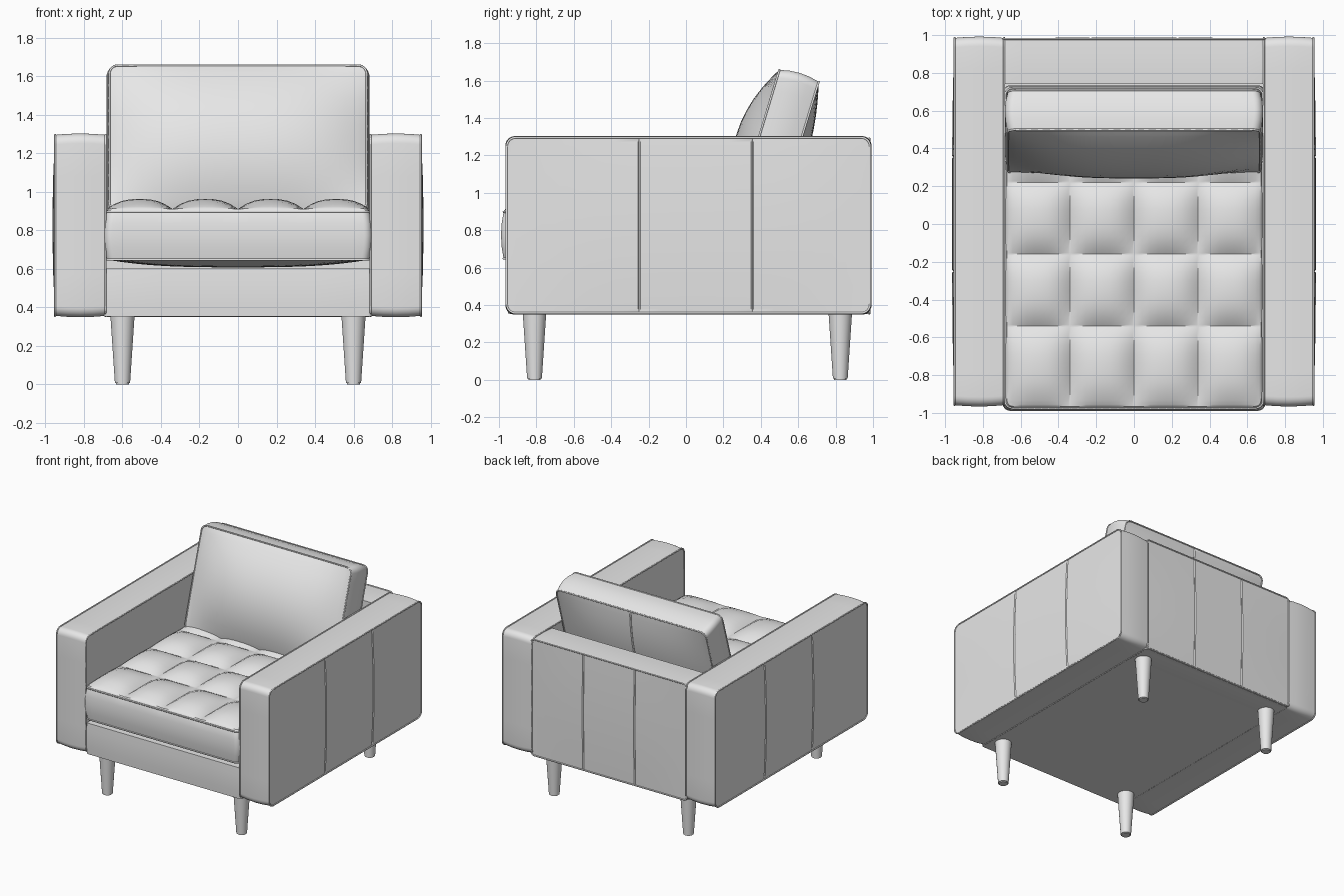
import bpy, bmesh, math
from mathutils import Matrix, Vector

if "Cube" in bpy.data.objects:
    bpy.data.objects.remove(bpy.data.objects["Cube"])

fabric = bpy.data.materials.new("grey_upholstery")
fabric.diffuse_color = (0.8, 0.8, 0.8, 1)
fabric.use_nodes = True
fabric.node_tree.nodes["Principled BSDF"].inputs["Base Color"].default_value = fabric.diffuse_color


def finish(name, bm):
    """Turn a bmesh into a named, smooth-shaded object with crisp seams."""
    bmesh.ops.recalc_face_normals(bm, faces=bm.faces)
    me = bpy.data.meshes.new(name)
    bm.to_mesh(me)
    bm.free()
    me.materials.append(fabric)
    me.shade_smooth()
    me.set_sharp_from_angle(angle=math.radians(35))
    ob = bpy.data.objects.new(name, me)
    bpy.context.collection.objects.link(ob)
    return ob


def frame(u, v, w, centre):
    """Matrix mapping local width, height and thickness axes to the world."""
    m = Matrix((u, v, w)).transposed().to_4x4()
    m.translation = Vector(centre)
    return m


def stops(half, r, seams, m):
    """Grid lines: dense at the rounded corners and next to the seams."""
    marks = [r - half] + list(seams) + [half - r]
    vals = {round(s * (half - r * k / 4), 5) for k in range(5) for s in (-1, 1)}
    for p, q in zip(marks, marks[1:]):
        vals |= {round(p + (q - p) * k / m, 5) for k in range(m + 1)}
    for s in seams:
        vals |= {round(s - 0.007, 5), round(s + 0.007, 5)}
    return sorted(vals)


def piping(name, pts):
    """Thin welt cord running round a closed seam."""
    cu = bpy.data.curves.new(name, 'CURVE')
    cu.dimensions = '3D'
    cu.bevel_depth = 0.006
    cu.bevel_resolution = 1
    sp = cu.splines.new('POLY')
    sp.points.add(len(pts) - 1)
    for p, co in zip(sp.points, pts):
        p.co = (*co, 1)
    sp.use_cyclic_u = True
    cu.materials.append(fabric)
    ob = bpy.data.objects.new(name, cu)
    bpy.context.collection.objects.link(ob)


def slab(name, mat, a, b, t, r, hi=0.0, lo=0.0, side=0.0, useams=(), vseams=(),
         quilt=None, cords=(0, 1), m=5):
    """Upholstered block: rounded rectangle 2a x 2b, thickness t, domed faces."""
    xs, ys = stops(a, r, useams, m), stops(b, r, vseams, m)
    nx, ny, nz = len(xs) - 1, len(ys) - 1, 4

    def pos(i, j, k):
        x, y, w = xs[i], ys[j], 2 * k / nz - 1
        u, v = x / a, y / b
        rim = i in (0, nx) or j in (0, ny)
        z = w * t / 2
        dome = (1 - abs(u) ** 3) * (1 - v * v)
        if not rim and k == nz:
            if quilt:
                z += quilt(x, y)
            else:
                z += hi * dome
                if any(abs(x - s) < 1e-4 for s in useams):
                    z -= 0.007
        elif not rim and k == 0:
            z -= lo * dome
        dx, dy = abs(x) - (a - r), abs(y) - (b - r)
        if dx > 0 and dy > 0:
            f = max(dx, dy) / math.hypot(dx, dy)
            x = math.copysign(a - r + dx * f, x)
            y = math.copysign(b - r + dy * f, y)
        puff = side * (1 - w * w)
        return mat @ Vector((x * (1 + puff / a), y * (1 + puff / b), z))

    bm = bmesh.new()
    cache = {}

    def vert(*ijk):
        if ijk not in cache:
            cache[ijk] = bm.verts.new(pos(*ijk))
        return cache[ijk]

    def quad(*corners):
        bm.faces.new([vert(*c) for c in corners])

    for i in range(nx):
        for j in range(ny):
            for k in (0, nz):
                quad((i, j, k), (i + 1, j, k), (i + 1, j + 1, k), (i, j + 1, k))
    for k in range(nz):
        for i in range(nx):
            for j in (0, ny):
                quad((i, j, k), (i + 1, j, k), (i + 1, j, k + 1), (i, j, k + 1))
        for j in range(ny):
            for i in (0, nx):
                quad((i, j, k), (i, j + 1, k), (i, j + 1, k + 1), (i, j, k + 1))
    finish(name, bm)

    loop = ([(i, 0) for i in range(nx)] + [(nx, j) for j in range(ny)]
            + [(i, ny) for i in range(nx, 0, -1)] + [(0, j) for j in range(ny, 0, -1)])
    for c in cords:
        piping(f"{name}_piping_{c + 1}", [pos(i, j, c * nz) for i, j in loop])


X, Y, Z = (1, 0, 0), (0, 1, 0), (0, 0, 1)

# Arms, with two vertical seams on the outer panels
for label, s in (("left", -1), ("right", 1)):
    slab(f"{label}_arm", frame(Y, Z, (s, 0, 0), (s * 0.819, 0.013, 0.826)),
         0.972, 0.47, 0.262, 0.05, hi=0.014, lo=0.004, side=0.007,
         useams=(-0.263, 0.342))

# Base frame under the seat
slab("base_frame", frame(X, Y, Z, (0, 0.01, 0.477)), 0.695, 0.96, 0.25, 0.02,
     side=0.005, cords=())

# Back panel, with two vertical seams on the rear
slab("back_panel", frame(X, Z, Y, (0, 0.86, 0.822)), 0.692, 0.468, 0.24, 0.02,
     hi=0.008, side=0.004, useams=(-0.23, 0.23), cords=(1,))

# Tufted seat cushion
SEAT_Y = -0.1275
tuft_x = (-0.34, 0, 0.34)
tuft_y = tuple(y - SEAT_Y for y in (-0.54, -0.16, 0.22))


def cell(p, edges):
    for e0, e1 in zip(edges, edges[1:]):
        if p <= e1 + 1e-6:
            return min(1, abs(2 * (p - e0) / (e1 - e0) - 1))
    return 1


def tufts(x, y):
    cu = cell(x, (-0.682,) + tuft_x + (0.682,))
    cv = cell(y, (-0.8475,) + tuft_y + (0.8475,))
    return 0.012 + 0.053 * (1 - cu ** 2.6) * (1 - cv ** 2.6)


slab("seat_cushion", frame(X, Y, Z, (0, SEAT_Y, 0.773)), 0.682, 0.8475, 0.25, 0.04,
     lo=0.04, side=0.014, useams=tuft_x, vseams=tuft_y, quilt=tufts, m=8)

# Leaning back cushion, full in front
tilt = math.atan2(0.23, 0.76)
c, s = math.cos(tilt), math.sin(tilt)
slab("back_cushion", frame(X, (0, s, c), (0, c, -s), (0, 0.49, 1.247)),
     0.668, 0.395, 0.22, 0.045, hi=0.055, lo=0.12, side=0.016, useams=(0,), m=10)

# Tapered round legs
for lx, xs in (("left", -0.6), ("right", 0.6)):
    for ly, yp in (("front", -0.81), ("back", 0.825)):
        bm = bmesh.new()
        bmesh.ops.create_cone(bm, cap_ends=True, segments=32, radius1=0.039,
                              radius2=0.063, depth=0.36,
                              matrix=Matrix.Translation((xs, yp, 0.18)))
        low = [e for e in bm.edges if all(v.co.z < 0.01 for v in e.verts)]
        bmesh.ops.bevel(bm, geom=low, offset=0.006, segments=2, affect='EDGES')
        finish(f"{ly}_{lx}_leg", bm)

# Turn the piping curves into meshes
for ob in list(bpy.context.scene.objects):
    ob.select_set(ob.type == 'CURVE')
    if ob.type == 'CURVE':
        bpy.context.view_layer.objects.active = ob
bpy.ops.object.convert(target='MESH')
